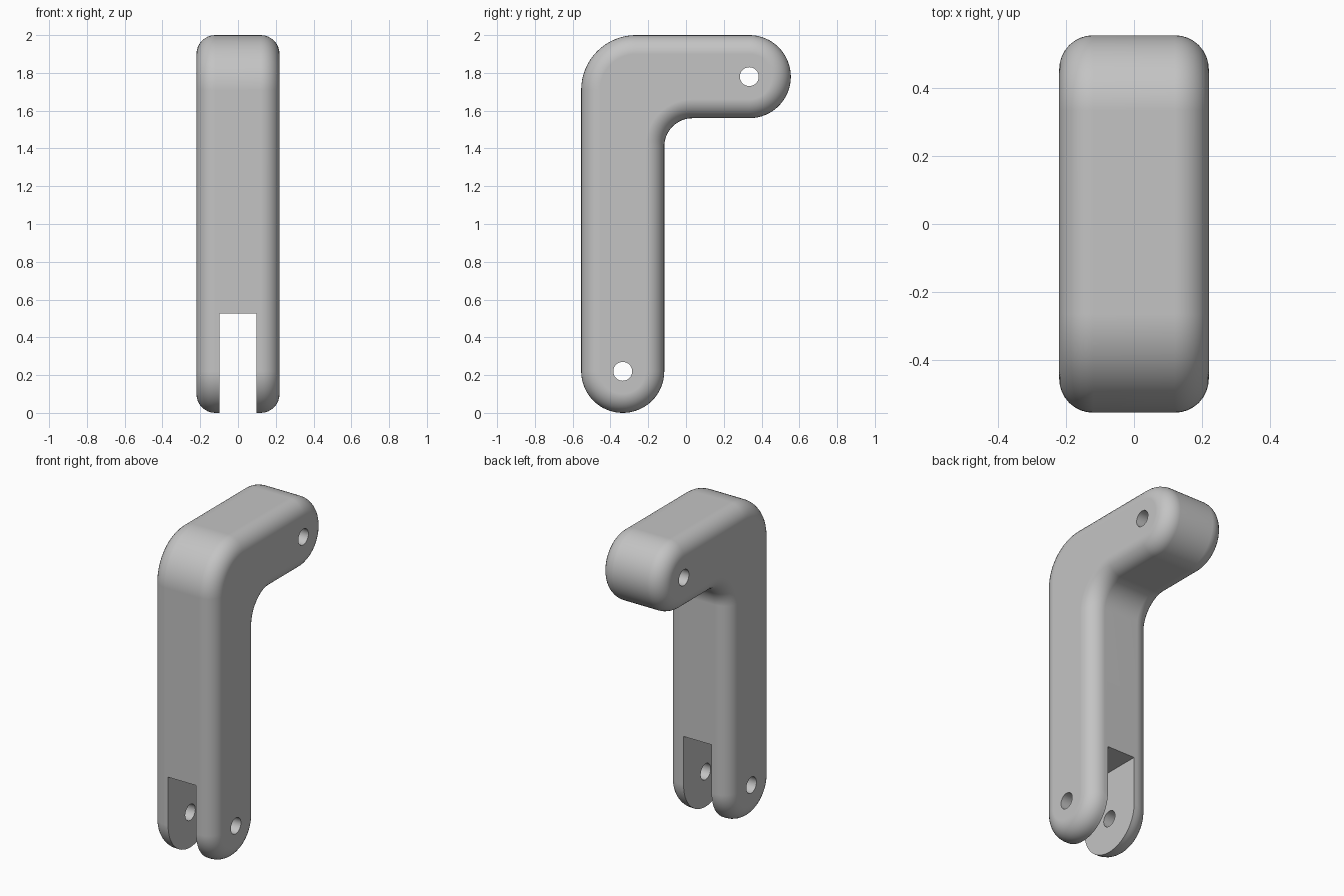
import bpy, bmesh
from math import pi, cos, sin
from mathutils import Matrix

if "Cube" in bpy.data.objects:
    bpy.data.objects.remove(bpy.data.objects["Cube"], do_unlink=True)

HALF = 0.22      # half thickness of the arm, also its end radius
FILLET = 0.1     # rounding of the side edges
LENGTH = 0.555   # half depth
LOW_PIN = (-LENGTH + HALF, HALF)
TOP_PIN = (LENGTH - HALF, 2 - HALF)

grey = bpy.data.materials.new("grey")
grey.use_nodes = True
colour = (0.55, 0.55, 0.55, 1)
grey.diffuse_color = colour
grey.node_tree.nodes["Principled BSDF"].inputs["Base Color"].default_value = colour


def arc(centre, radius, start, end, steps):
    y, z = centre
    angles = [start + (end - start) * i / steps for i in range(steps + 1)]
    return [(y + radius * cos(a), z + radius * sin(a)) for a in angles]


def outline(inset):
    """Bent arm outline in y and z, shrunk evenly by inset."""
    outer, inner = 0.29, 0.15
    pts = arc(LOW_PIN, HALF - inset, -pi, 0, 32)
    pts += arc((-LENGTH + 2 * HALF + inner, 2 - 2 * HALF - inner),
               inner + inset, pi, pi / 2, 16)
    pts += arc(TOP_PIN, HALF - inset, -pi / 2, pi / 2, 32)
    pts += arc((-LENGTH + outer, 2 - outer), outer - inset, pi / 2, pi, 16)
    return pts


def make_object(name, bm):
    bmesh.ops.recalc_face_normals(bm, faces=bm.faces)
    mesh = bpy.data.meshes.new(name)
    bm.to_mesh(mesh)
    bm.free()
    mesh.materials.append(grey)
    obj = bpy.data.objects.new(name, mesh)
    bpy.context.collection.objects.link(obj)
    return obj


# Arm: outline rings lofted across x, with rounded side edges
bm = bmesh.new()
steps = 8
half_section = [(HALF - FILLET + FILLET * cos(a), FILLET * (1 - sin(a)))
                for a in (pi / 2 * i / steps for i in range(steps + 1))]
section = [(-x, d) for x, d in half_section] + half_section[::-1]
rings = [[bm.verts.new((x, y, z)) for y, z in outline(d)] for x, d in section]
for a, b in zip(rings, rings[1:]):
    for i in range(len(a)):
        j = (i + 1) % len(a)
        bm.faces.new((a[i], a[j], b[j], b[i]))
bm.faces.new(rings[0])
bm.faces.new(rings[-1])
arm = make_object("bent_arm", bm)

# Cutters: fork slot and two pin holes
cutters = []
bm = bmesh.new()
slot_top, slot_width = 0.525, 0.195
bmesh.ops.create_cube(bm, size=1, matrix=Matrix.Translation((0, 0, slot_top - 0.5))
                      @ Matrix.Diagonal((slot_width, 2, 1, 1)))
cutters.append(make_object("slot_cutter", bm))
for name, (y, z) in (("lower_hole_cutter", LOW_PIN), ("upper_hole_cutter", TOP_PIN)):
    bm = bmesh.new()
    bmesh.ops.create_cone(bm, cap_ends=True, segments=32, radius1=0.05, radius2=0.05,
                          depth=1, matrix=Matrix.Translation((0, y, z))
                          @ Matrix.Rotation(pi / 2, 4, 'Y'))
    cutters.append(make_object(name, bm))

bpy.ops.object.select_all(action='DESELECT')
arm.select_set(True)
bpy.context.view_layer.objects.active = arm
for cutter in cutters:
    mod = arm.modifiers.new(cutter.name, 'BOOLEAN')
    mod.operation = 'DIFFERENCE'
    mod.solver = 'EXACT'
    mod.object = cutter
    bpy.ops.object.modifier_apply(modifier=mod.name)
for cutter in cutters:
    bpy.data.objects.remove(cutter, do_unlink=True)

# Smooth fillets, crisp cut edges, flat large faces
bpy.ops.object.shade_smooth_by_angle(angle=pi / 6)
weighted = arm.modifiers.new("weighted_normals", 'WEIGHTED_NORMAL')
weighted.keep_sharp = True
